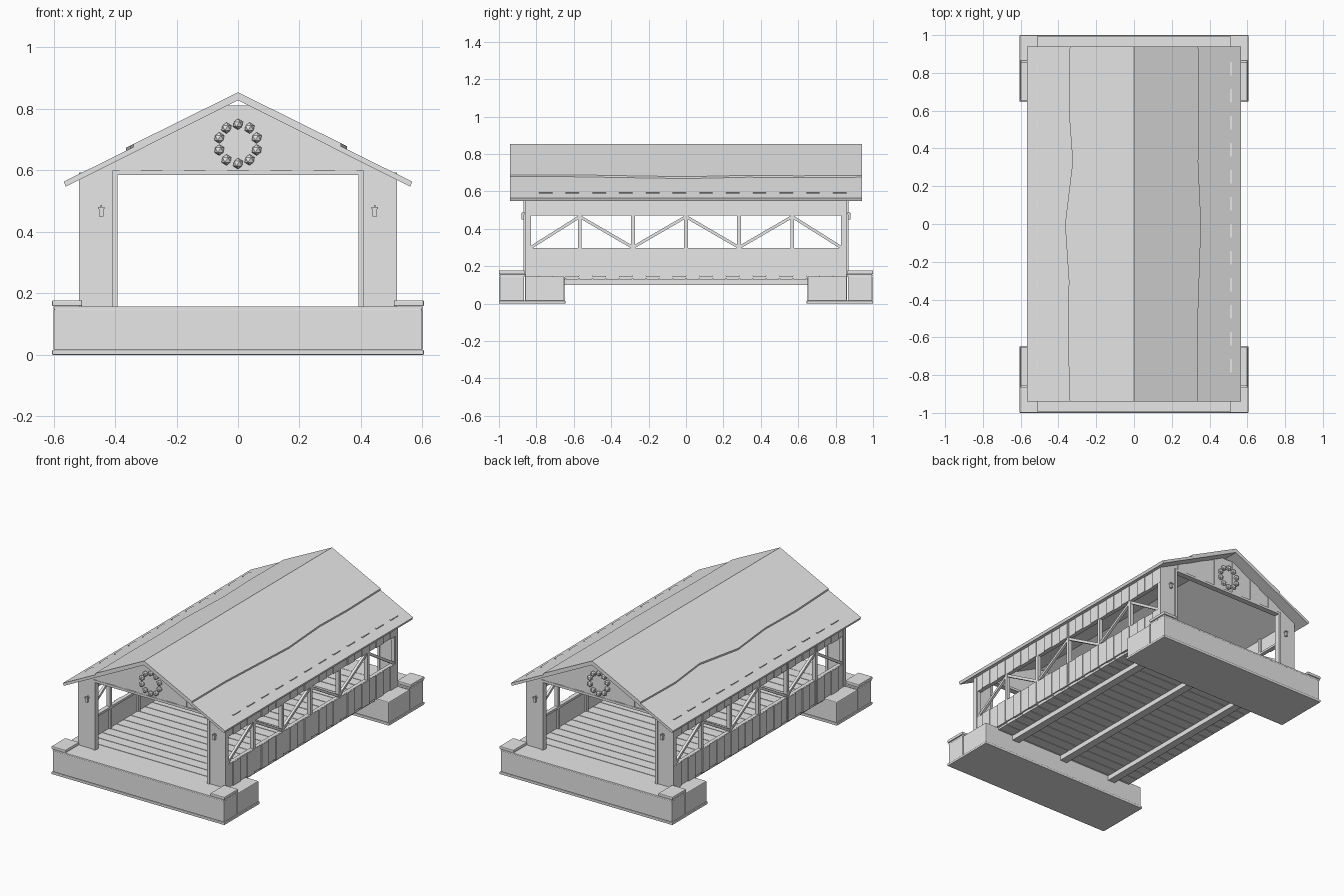
import bpy, bmesh, math
from mathutils import Vector

cube = bpy.data.objects.get("Cube")
if cube:
    bpy.data.objects.remove(cube)

grey = bpy.data.materials.new("plain grey")
grey.use_nodes = True
COLOUR = (0.8, 0.8, 0.8, 1)
grey.diffuse_color = COLOUR
grey.node_tree.nodes["Principled BSDF"].inputs["Base Color"].default_value = COLOUR


def finish(name, bm, bevel=0):
    bmesh.ops.recalc_face_normals(bm, faces=bm.faces)
    mesh = bpy.data.meshes.new(name)
    bm.to_mesh(mesh)
    bm.free()
    obj = bpy.data.objects.new(name, mesh)
    bpy.context.collection.objects.link(obj)
    mesh.materials.append(grey)
    if bevel:
        mod = obj.modifiers.new("soft_edges", "BEVEL")
        mod.width = bevel
        mod.segments = 2
    return obj


def add_box(bm, x, y, z):
    """Box between (low, high) pairs on each axis."""
    verts = bmesh.ops.create_cube(bm, size=1)["verts"]
    for v in verts:
        v.co = Vector([(a + b) / 2 + c * (b - a) for (a, b), c in zip((x, y, z), v.co)])


def add_prism(bm, profile, y0, y1):
    """Extrude an (x, z) outline along y."""
    face = bm.faces.new([bm.verts.new((x, y0, z)) for x, z in profile])
    ext = bmesh.ops.extrude_face_region(bm, geom=[face])["geom"]
    moved = [g for g in ext if isinstance(g, bmesh.types.BMVert)]
    bmesh.ops.translate(bm, verts=moved, vec=(0, y1 - y0, 0))


def span(side, a, b):
    return tuple(sorted((side * a, side * b)))


def box(name, x, y, z, bevel=0):
    bm = bmesh.new()
    add_box(bm, x, y, z)
    return finish(name, bm, bevel)


SLOPE, RIDGE, THICK = 0.495, 0.844, 0.016
BOARD = 0.0715
ENDS = ((-1, "front"), (1, "back"))
SIDES = ((-1, "right"), (1, "left"))


def roof_z(x):
    return RIDGE - SLOPE * abs(x)


# Stone abutments with plinth, wings, bearing slab and corner caps
for e, en in ENDS:
    box(en + "_plinth", (-0.605, 0.605), span(e, 0.645, 1), (0, 0.016), 0.003)
    box(en + "_abutment", (-0.6, 0.6), span(e, 0.865, 0.996), (0.014, 0.15), 0.005)
    box(en + "_wing_block", (-0.6, 0.6), span(e, 0.65, 0.86), (0.014, 0.146), 0.005)
    box(en + "_bearing_slab", (-0.6, 0.6), span(e, 0.855, 0.996), (0.146, 0.157), 0.002)
    for s, sn in SIDES:
        box(f"{en}_{sn}_cap", span(s, 0.507, 0.605), span(e, 0.863, 1),
            (0.158, 0.177), 0.004)

# Deck planks on three long beams
bm = bmesh.new()
for i in range(24):
    y = (i - 12) * BOARD
    add_box(bm, (-0.505, 0.505), (y + 0.002, y + BOARD - 0.002), (0.13, 0.155))
finish("deck_planks", bm)
box("deck_underlay", (-0.5, 0.5), (-0.855, 0.855), (0.134, 0.15))
bm = bmesh.new()
for x in (-0.37, 0, 0.37):
    add_box(bm, (x - 0.025, x + 0.025), (-0.86, 0.86), (0.1, 0.135))
finish("deck_beams", bm)

# Side walls: siding bands, rails, posts and truss braces
for s, sn in SIDES:
    bm = bmesh.new()
    for i in range(24):
        y = (i - 12) * BOARD
        out = 0.005 * (i % 2)
        add_box(bm, span(s, 0.5, 0.513 + out), (y, y + BOARD), (0.148 - out, 0.295))
        add_box(bm, span(s, 0.5, 0.513 + out), (y, y + BOARD), (0.47, 0.585 + 1.6 * out))
    finish(sn + "_siding", bm)

    bm = bmesh.new()
    for z in (0.282, 0.47):
        add_box(bm, span(s, 0.488, 0.512), (-0.86, 0.86), (z, z + 0.014))
    for e, en in ENDS:
        add_box(bm, span(s, 0.488, 0.513), span(e, 0.83, 0.86), (0.15, 0.58))
    for i in range(-2, 3):
        y = i * 0.284
        add_box(bm, span(s, 0.49, 0.514), (y - 0.01, y + 0.01), (0.155, 0.58))
    finish(sn + "_frame", bm)

    bm = bmesh.new()
    for i in range(-3, 3):
        low, high = (0.3, 0.465)
        za, zb = (low, high) if i % 2 else (high, low)
        a = Vector((s * 0.502, max(i * 0.284, -0.83), za))
        b = Vector((s * 0.502, min((i + 1) * 0.284, 0.83), zb))
        d = b - a
        verts = bmesh.ops.create_cube(bm, size=1)["verts"]
        bmesh.ops.scale(bm, verts=verts, vec=(0.016, d.length, 0.016))
        bmesh.ops.rotate(bm, verts=verts, cent=(0, 0, 0),
                         matrix=d.to_track_quat("Y", "Z").to_matrix())
        bmesh.ops.translate(bm, verts=verts, vec=(a + b) / 2)
    finish(sn + "_braces", bm)

# End portals: corner panels, trim, gable boards, wreath and lanterns
for e, en in ENDS:
    bm = bmesh.new()
    for s, sn in SIDES:
        outline = [(s * x, z) for x, z in ((0.4, 0.155), (0.517, 0.155),
                   (0.517, roof_z(0.517) - THICK), (0.4, roof_z(0.4) - THICK))]
        add_prism(bm, outline, e * 0.838, e * 0.862)
    finish(en + "_portal_panels", bm)

    bm = bmesh.new()
    for s, sn in SIDES:
        add_box(bm, span(s, 0.392, 0.408), span(e, 0.832, 0.868), (0.155, 0.6))
    add_box(bm, (-0.392, 0.392), span(e, 0.832, 0.868), (0.585, 0.6))
    finish(en + "_portal_trim", bm)

    bm = bmesh.new()
    for i in range(-6, 7):
        a, b = max((i - 0.5) * 0.07, -0.408), min((i + 0.5) * 0.07, 0.408)
        outline = [(a, 0.598), (b, 0.598), (b, roof_z(b) - THICK), (a, roof_z(a) - THICK)]
        add_prism(bm, outline, e * 0.845, e * (0.862 + 0.004 * (i % 2)))
    finish(en + "_gable_boards", bm)

    bm = bmesh.new()
    for i in range(10):
        t = math.tau * i / 10
        ball = bmesh.ops.create_icosphere(bm, subdivisions=1, radius=0.018)["verts"]
        bmesh.ops.translate(bm, verts=ball, vec=(
            0.064 * math.sin(t), e * 0.873, 0.686 + 0.064 * math.cos(t)))
    finish(en + "_wreath", bm)

    for s, sn in SIDES:
        bm = bmesh.new()
        x = s * 0.445
        for half, z0, z1 in ((0.007, 0.45, 0.476), (0.01, 0.475, 0.481), (0.003, 0.48, 0.488)):
            add_box(bm, (x - half, x + half), span(e, 0.873 - half, 0.873 + half), (z0, z1))
        add_box(bm, (x - 0.003, x + 0.003), span(e, 0.86, 0.874), (0.481, 0.486))
        finish(f"{en}_{sn}_lantern", bm)

# Pitched roof
EAVE = 0.567
bm = bmesh.new()
top = [(x, roof_z(x)) for x in (-EAVE, 0, EAVE)]
under = [(x * 0.988, roof_z(x) - THICK) for x in (EAVE, 0, -EAVE)]
add_prism(bm, top + under, -0.94, 0.94)
finish("roof", bm)

# Upper roof layer with wavy lower edges
LAYER = 0.01
stations = (-0.94, -0.6, -0.3, 0, 0.33, 0.6, 0.94)
edges = {-1: (0.34, 0.35, 0.345, 0.365, 0.325, 0.345, 0.34),
         1: (0.335, 0.335, 0.345, 0.355, 0.34, 0.345, 0.34)}
bm = bmesh.new()
rings = []
for k, y in enumerate(stations):
    l, r = -edges[-1][k], edges[1][k]
    points = [(l, LAYER), (0, LAYER), (r, LAYER), (r, -0.003), (0, -0.003), (l, -0.003)]
    rings.append([bm.verts.new((x, y, roof_z(x) + h)) for x, h in points])
for a, b in zip(rings, rings[1:]):
    for j in range(6):
        bm.faces.new((a[j], a[j - 1], b[j - 1], b[j]))
bm.faces.new(rings[0])
bm.faces.new(rings[-1])
finish("upper_roof_layer", bm)
